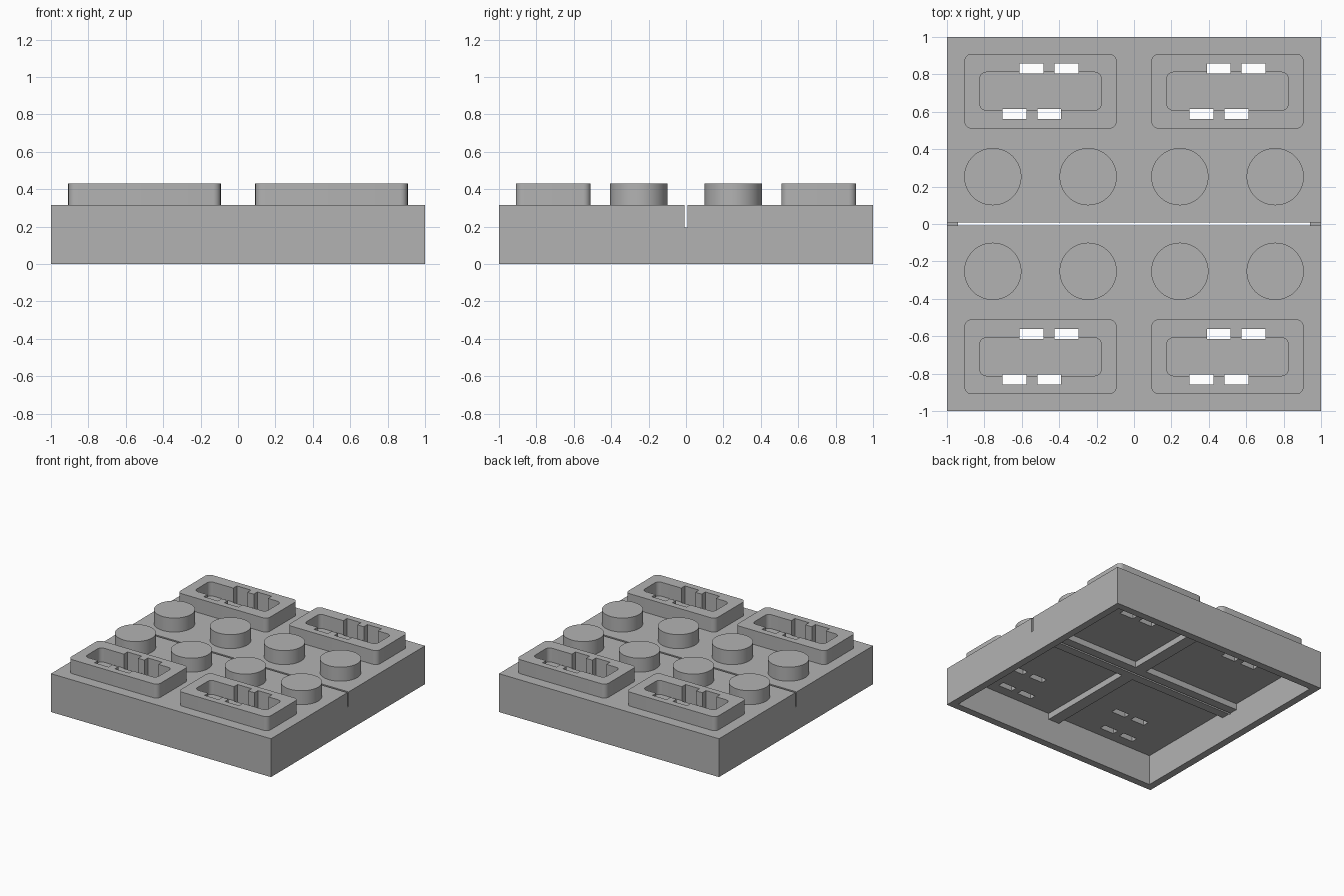
import bpy, bmesh, math
from mathutils import Matrix

cube = bpy.data.objects.get("Cube")
if cube:
    bpy.data.objects.remove(cube, do_unlink=True)

grey = bpy.data.materials.new("plain grey")
grey.use_nodes = True
colour = (0.45, 0.45, 0.45, 1)
grey.diffuse_color = colour
grey.node_tree.nodes["Principled BSDF"].inputs["Base Color"].default_value = colour

TOP, RAISED, CEILING, RIB_BOTTOM = 0.315, 0.43, 0.25, 0.2
WALL, SLIT = 0.94, 0.008
SIDES = (-1, 1)


def add_object(name, bm):
    mesh = bpy.data.meshes.new(name)
    bmesh.ops.recalc_face_normals(bm, faces=bm.faces)
    bm.to_mesh(mesh)
    bm.free()
    mesh.materials.append(grey)
    obj = bpy.data.objects.new(name, mesh)
    bpy.context.collection.objects.link(obj)
    return obj


def add_box(bm, x, y, z):
    """Add a box given its (low, high) extent on each axis."""
    spans = (x, y, z)
    mid = [(a + b) / 2 for a, b in spans]
    size = [b - a for a, b in spans]
    bmesh.ops.create_cube(bm, size=1, matrix=Matrix.Translation(mid) @ Matrix.Diagonal((*size, 1)))


def box(name, x, y, z):
    bm = bmesh.new()
    add_box(bm, x, y, z)
    return add_object(name, bm)


def rounded_block(name, cx, cy, half_x, half_y, radius, z):
    """Box with rounded upright edges."""
    bm = bmesh.new()
    add_box(bm, (cx - half_x, cx + half_x), (cy - half_y, cy + half_y), z)
    upright = [e for e in bm.edges if abs(e.verts[0].co.z - e.verts[1].co.z) > 0.01]
    bmesh.ops.bevel(bm, geom=upright, offset=radius, segments=6, profile=0.5, affect='EDGES')
    return add_object(name, bm)


def activate(obj):
    bpy.ops.object.select_all(action='DESELECT')
    obj.select_set(True)
    bpy.context.view_layer.objects.active = obj


def cut(obj, cutter):
    mod = obj.modifiers.new("cut", 'BOOLEAN')
    mod.operation = 'DIFFERENCE'
    mod.solver = 'EXACT'
    mod.object = cutter
    activate(obj)
    bpy.ops.object.modifier_apply(modifier=mod.name)


def smooth(obj):
    activate(obj)
    bpy.ops.object.shade_smooth_by_angle(angle=math.radians(35))


sockets = [(sx * 0.5, sy * 0.71) for sx in SIDES for sy in SIDES]

# Cutter for the staggered contact slots, four in each socket
bm = bmesh.new()
for cx, cy in sockets:
    for side in SIDES:
        for offset in (-0.047, 0.139):
            x, y = cx + side * offset, cy + side * 0.122
            add_box(bm, (x - 0.064, x + 0.064), (y - 0.0265, y + 0.0265), (0.1, 0.6))
slots = add_object("slot_cutter", bm)

# Hollow base with the slit across its middle
base = box("base", (-1, 1), (-1, 1), (0, TOP))
cavity = box("cavity_cutter", (-WALL, WALL), (-WALL, WALL), (-0.1, CEILING))
slit = box("slit_cutter", (-1.1, 1.1), (-SLIT, SLIT), (0.195, 0.6))
for cutter in (cavity, slit, slots):
    cut(base, cutter)

# Raised socket frames with a pocket and open slots
for i, (cx, cy) in enumerate(sockets):
    frame = rounded_block(f"socket_frame_{i + 1}", cx, cy, 0.407, 0.2, 0.04, (TOP, RAISED))
    pocket = rounded_block("pocket_cutter", cx, cy, 0.325, 0.1015, 0.035, (0.2, 0.6))
    cut(frame, pocket)
    cut(frame, slots)
    smooth(frame)
    bpy.data.objects.remove(pocket, do_unlink=True)

for cutter in (cavity, slit, slots):
    bpy.data.objects.remove(cutter, do_unlink=True)

# Round studs on both sides of the slit
for x in (-0.755, -0.245, 0.245, 0.755):
    for side in SIDES:
        bm = bmesh.new()
        bmesh.ops.create_cone(bm, cap_ends=True, segments=64, radius1=0.153, radius2=0.153,
                              depth=RAISED - TOP,
                              matrix=Matrix.Translation((x, side * 0.253, (TOP + RAISED) / 2)))
        smooth(add_object("stud", bm))

# Stiffening ribs under the plate
for side in SIDES:
    inner, middle, outer = (side * v for v in (SLIT, 0.08, WALL))
    box("slit_rib", (-WALL, WALL), sorted((inner, middle)), (RIB_BOTTOM, CEILING))
    box("centre_rib", (-0.05, 0.05), sorted((middle, outer)), (RIB_BOTTOM, CEILING))
